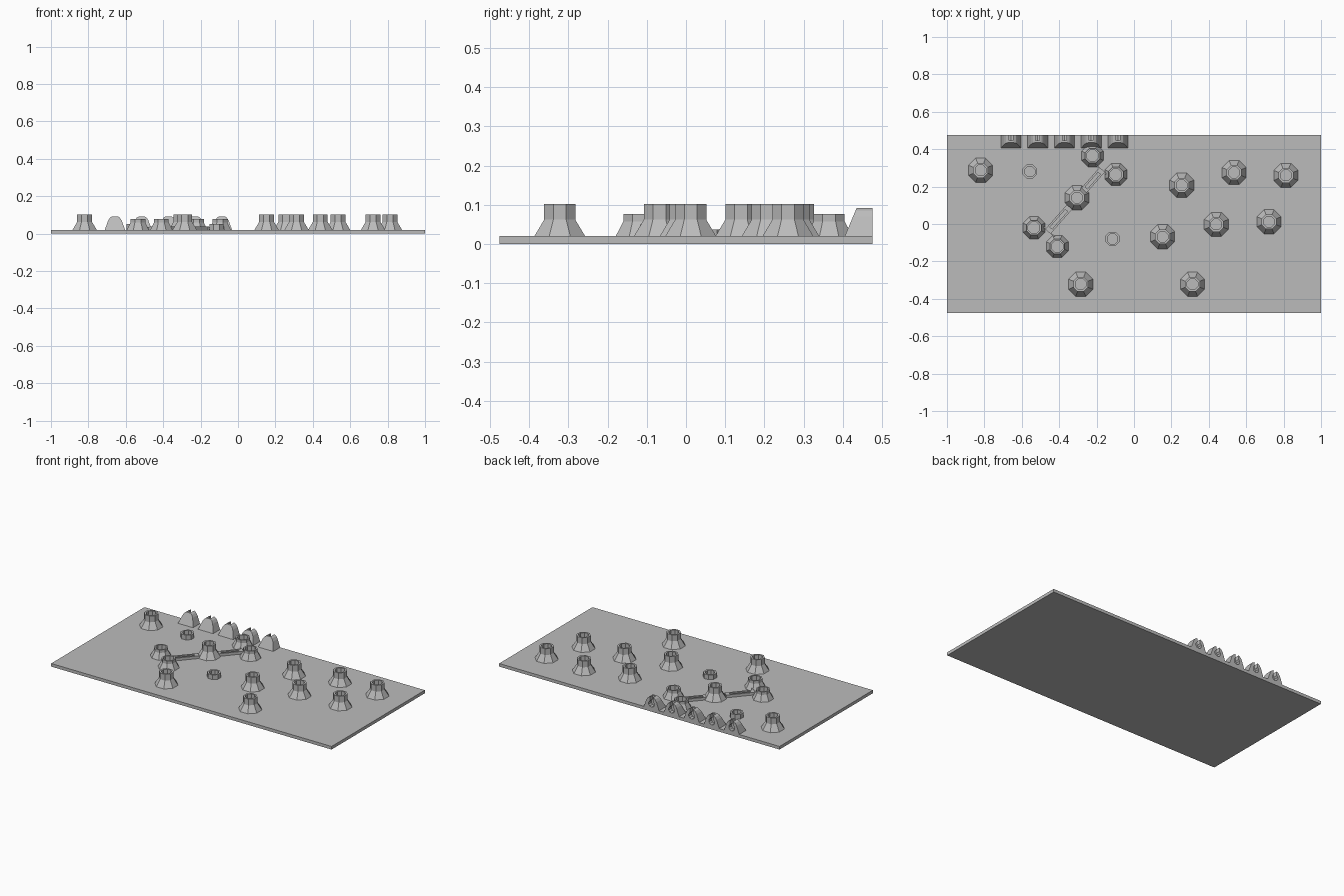
import bpy, bmesh, math
from mathutils import Matrix

if "Cube" in bpy.data.objects:
    bpy.data.objects.remove(bpy.data.objects["Cube"])

grey = bpy.data.materials.new("plain grey")
grey.diffuse_color = (0.5, 0.5, 0.5, 1)
grey.use_nodes = True
grey.node_tree.nodes["Principled BSDF"].inputs["Base Color"].default_value = grey.diffuse_color
BASE = 0.02


def finish(name, bm, matrix=Matrix()):
    bmesh.ops.recalc_face_normals(bm, faces=bm.faces)
    me = bpy.data.meshes.new(name)
    bm.to_mesh(me)
    bm.free()
    me.materials.append(grey)
    ob = bpy.data.objects.new(name, me)
    ob.matrix_world = matrix
    bpy.context.collection.objects.link(ob)
    return ob


def box(name, x, y, z, matrix=Matrix()):
    bm = bmesh.new()
    bmesh.ops.create_cube(bm, size=1)
    for v in bm.verts:
        for i, (lo, hi) in enumerate((x, y, z)):
            v.co[i] = lo if v.co[i] < 0 else hi
    return finish(name, bm, matrix)


def lathe(name, x, y, profile, sides=8):
    """Faceted turned part from (radius, height) pairs, last ring is the hole floor."""
    bm = bmesh.new()
    rings = []
    for r, z in profile:
        rings.append([bm.verts.new((r * math.cos(a), r * math.sin(a), z))
                      for a in (2 * math.pi * (i + 0.5) / sides for i in range(sides))])
    for lo, hi in zip(rings, rings[1:]):
        for i in range(sides):
            j = (i + 1) % sides
            bm.faces.new((lo[i], lo[j], hi[j], hi[i]))
    bm.faces.new(rings[0][::-1])
    bm.faces.new(rings[-1])
    return finish(name, bm, Matrix.Translation((x, y, 0)))


# Base plate
box("base_plate", (-1, 1), (-0.475, 0.475), (0, BASE))

# Tall flared screw posts
for x, y in [(-0.82, 0.287), (-0.305, 0.14), (-0.285, -0.322), (0.313, -0.322),
             (0.153, -0.068), (0.44, -0.002), (0.722, 0.012), (0.255, 0.207),
             (0.535, 0.275), (0.812, 0.26)]:
    lathe("tall_post", x, y, [(0.070, BASE), (0.043, 0.062), (0.043, 0.102),
                              (0.031, 0.102), (0.031, 0.075)])

# Short flared posts with open sockets
for x, y in [(-0.535, -0.02), (-0.41, -0.12), (-0.222, 0.365), (-0.097, 0.265)]:
    lathe("short_post", x, y, [(0.064, BASE), (0.043, 0.058), (0.043, 0.077),
                               (0.033, 0.077), (0.033, 0.025)])

# Small rings
for x, y in [(-0.557, 0.28), (-0.115, -0.08)]:
    lathe("small_ring", x, y, [(0.041, BASE), (0.041, 0.05), (0.029, 0.05), (0.029, 0.021)])

# Diagonal grooved bars either side of the middle post
dx, dy = 0.29, 0.33
turn = Matrix.Translation((-0.315, 0.125, 0)) @ Matrix.Rotation(math.atan2(dy, dx), 4, "Z")
for lo, hi in [(-0.22, -0.045), (0.065, 0.22)]:
    for s in (-1, 1):
        box("bar_rail", (lo, hi), sorted((s * 0.008, s * 0.019)), (BASE, 0.037), turn)
    for a in (lo, hi - 0.025):
        box("bar_end", (a, a + 0.025), (-0.008, 0.008), (BASE, 0.037), turn)
# Thin ribs joining the bar ends to the short posts
for s in (-1, 1):
    box("cross_rib", sorted((s * 0.214, s * 0.22)), (-0.05, 0.05), (BASE, 0.034), turn)

# Row of arched lugs on the back edge, leaning back and slotted from behind
HALF = [(0.054, 0.0), (0.044, 0.028), (0.036, 0.050), (0.026, 0.065), (0.014, 0.072)]
ARCH = HALF + [(-x, z) for x, z in reversed(HALF)]
KEY = [(0.011, 0.08), (0.011, 0.046)] + \
      [(0.021 * math.sin(a), 0.03 + 0.021 * math.cos(a))
       for a in (math.pi * (0.2 + 0.2 * i) for i in range(9))] + \
      [(-0.011, 0.046), (-0.011, 0.08)]


def prism(name, outline, x, y0, y1, lean):
    bm = bmesh.new()
    front = [bm.verts.new((px, y0 + lean * pz, pz + BASE)) for px, pz in outline]
    back = [bm.verts.new((px, y1, pz + BASE)) for px, pz in outline]
    n = len(outline)
    bm.faces.new(front)
    bm.faces.new(back[::-1])
    for i in range(n):
        bm.faces.new((front[i], front[(i + 1) % n], back[(i + 1) % n], back[i]))
    return finish(name, bm, Matrix.Translation((x, 0, 0)))


for i in range(5):
    x = -0.658 + i * 0.143
    lug = prism("back_lug", ARCH, x, 0.405, 0.475, 0.42)
    cutter = prism("lug_slot_cutter", KEY, x, 0.447, 0.49, 0)
    cutter.hide_render = True
    cutter.hide_viewport = True
    mod = lug.modifiers.new("slot", "BOOLEAN")
    mod.operation = "DIFFERENCE"
    mod.solver = "EXACT"
    mod.object = cutter
